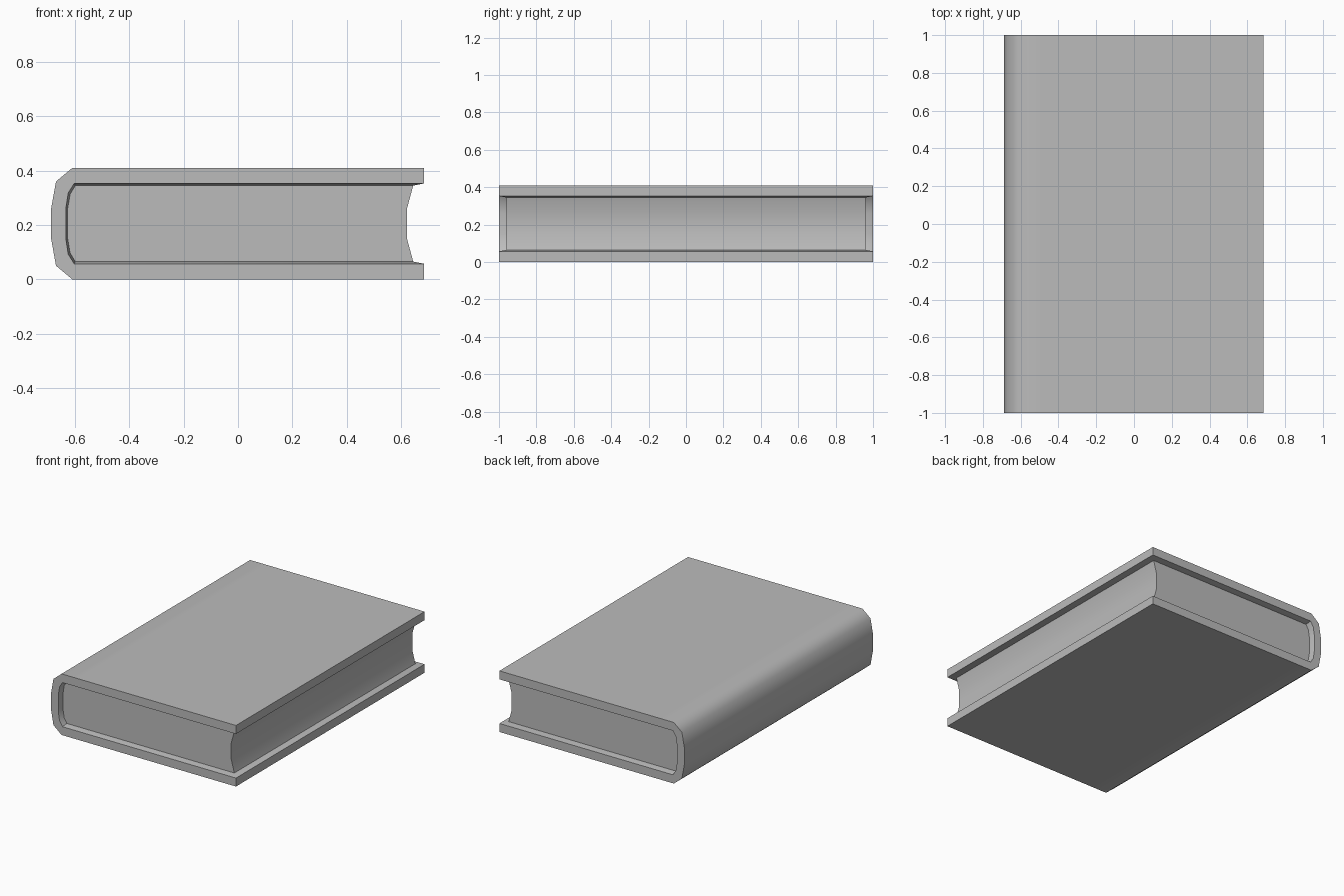
import bpy, bmesh, math

cube = bpy.data.objects.get("Cube")
if cube:
    bpy.data.objects.remove(cube, do_unlink=True)

MID = 0.205        # half of the book's thickness
COVER_Y = 1.0      # cover ends
PAGE_Y = 0.96      # page ends, set slightly inside the cover

grey = bpy.data.materials.new("plain grey")
grey.use_nodes = True
COLOUR = (0.5, 0.5, 0.5, 1)
grey.diffuse_color = COLOUR
grey.node_tree.nodes["Principled BSDF"].inputs["Base Color"].default_value = COLOUR


def mirrored(half):
    """Continue an upper half profile (x, height above middle) to the lower half."""
    return half + [(x, -h) for x, h in reversed(half)]


def ring(bm, profile, y):
    return [bm.verts.new((x, y, MID + h)) for x, h in profile]


def finish(bm, name):
    bmesh.ops.recalc_face_normals(bm, faces=bm.faces)
    mesh = bpy.data.meshes.new(name)
    bm.to_mesh(mesh)
    bm.free()
    mesh.materials.append(grey)
    obj = bpy.data.objects.new(name, mesh)
    bpy.context.collection.objects.link(obj)
    bpy.ops.object.select_all(action='DESELECT')
    obj.select_set(True)
    bpy.context.view_layer.objects.active = obj
    bpy.ops.object.shade_smooth_by_angle(angle=math.radians(48))
    return obj


# Half profiles, from the fore edge round to the middle of the spine
outer = mirrored([(0.685, 0.205), (-0.5, 0.205), (-0.61, 0.205), (-0.67, 0.155), (-0.688, 0.055)])
inner = mirrored([(0.685, 0.148), (-0.5, 0.148), (-0.603, 0.148), (-0.625, 0.113), (-0.634, 0.055)])
lining = mirrored([(0.645, 0.14), (-0.5, 0.14), (-0.599, 0.14), (-0.618, 0.108), (-0.627, 0.055)])

# Cover: boards and rounded spine, with a sloping lip down to the pages
bm = bmesh.new()
sections = [(outer, -COVER_Y), (inner, -COVER_Y), (lining, -PAGE_Y),
            (lining, PAGE_Y), (inner, COVER_Y), (outer, COVER_Y)]
rings = [ring(bm, p, y) for p, y in sections]
for a, b in zip(rings, rings[1:] + rings[:1]):
    for i in range(len(outer) - 1):
        bm.faces.new((a[i], a[i + 1], b[i + 1], b[i]))
for end in (0, -1):
    o1, i1, l1, l2, i2, o2 = [r[end] for r in rings]
    bm.faces.new((o1, i1, i2, o2))
    bm.faces.new((i1, l1, l2, i2))
finish(bm, "cover")

# Page block: fills the cover, with a hollow fore edge
fore_edge = mirrored([(0.622, 0.055)])[::-1]
bm = bmesh.new()
front, back = [ring(bm, lining + fore_edge, y) for y in (-PAGE_Y, PAGE_Y)]
count = len(front)
for i in range(count):
    j = (i + 1) % count
    bm.faces.new((front[i], front[j], back[j], back[i]))
bm.faces.new(front)
bm.faces.new(back[::-1])
finish(bm, "page_block")
